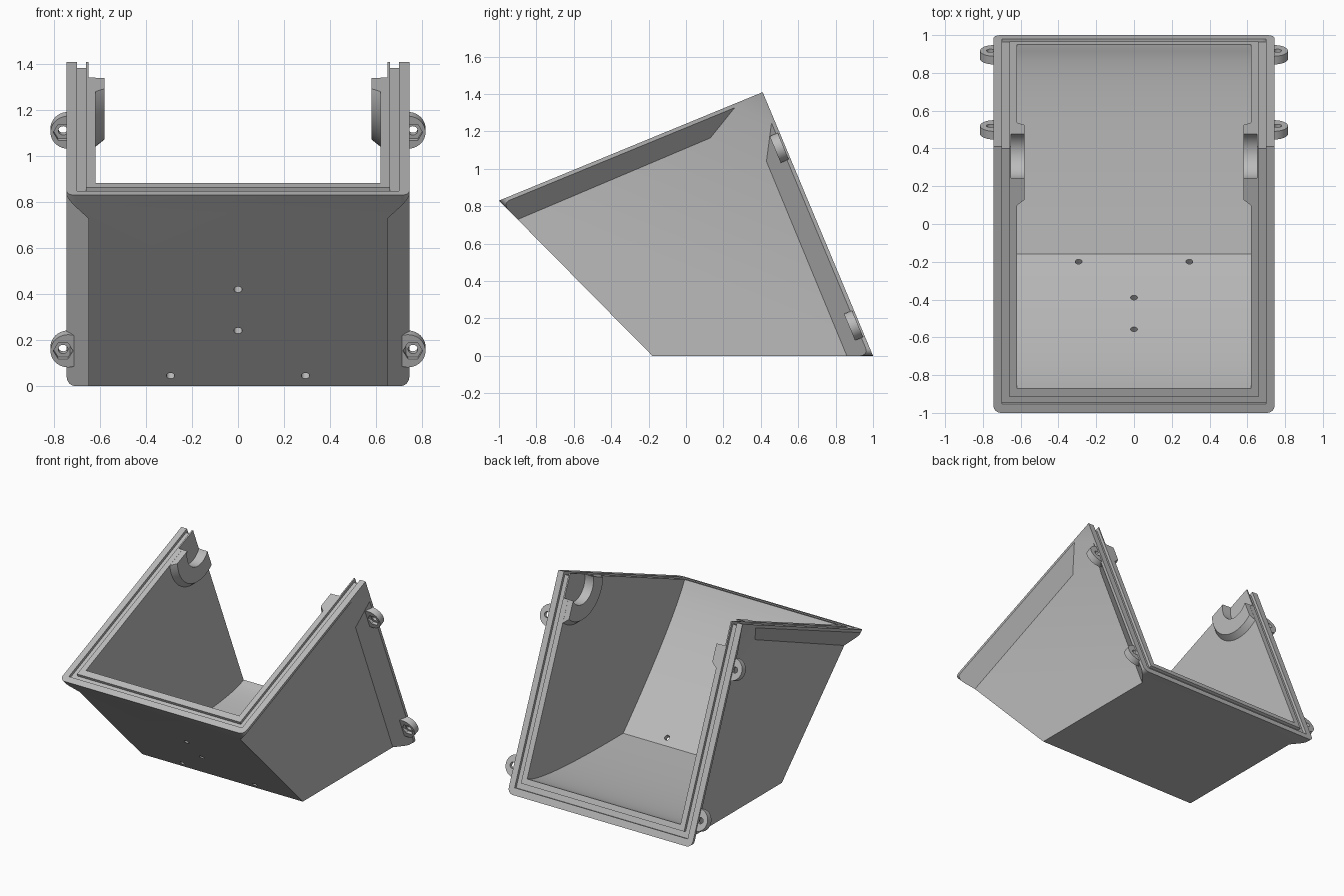
import bpy, bmesh, math
from mathutils import Vector

cube = bpy.data.objects.get("Cube")
if cube:
    bpy.data.objects.remove(cube)

# One plain grey plastic
grey = bpy.data.materials.new("grey plastic")
grey.use_nodes = True
grey.diffuse_color = (0.5, 0.5, 0.5, 1)
grey.node_tree.nodes["Principled BSDF"].inputs["Base Color"].default_value = (0.5, 0.5, 0.5, 1)

# Side outline: A front lip, B top corner, C rear lip, D bottom bend
P = lambda y, z, x=0: Vector((x, y, z))
A, B, C, D = P(-1, .83), P(.41, 1.41), P(1, 0), P(-.18, 0)
U = (B - A).normalized()
V = (B - C).normalized()
NU = P(U.z, -U.y)          # into the body from the upper opening
NV = P(-V.z, V.y)          # into the body from the rear opening
X = Vector((1, 0, 0))


def finish(name, bm):
    bmesh.ops.recalc_face_normals(bm, faces=bm.faces)
    me = bpy.data.meshes.new(name)
    bm.to_mesh(me)
    bm.free()
    ob = bpy.data.objects.new(name, me)
    bpy.context.collection.objects.link(ob)
    me.materials.append(grey)
    return ob


def prism(name, pts, vec, scale=1.0, centre=None):
    """Extrude a planar outline along vec, optionally tapering its far end."""
    bm = bmesh.new()
    c = centre or Vector()
    near = [bm.verts.new(p) for p in pts]
    far = [bm.verts.new(c + (p - c) * scale + vec) for p in pts]
    bm.faces.new(near)
    bm.faces.new(far)
    for i in range(len(pts)):
        j = (i + 1) % len(pts)
        bm.faces.new((near[i], near[j], far[j], far[i]))
    return finish(name, bm)


def circle(c, a, b, r, n=32):
    return [c + r * (a * math.cos(2 * math.pi * i / n) + b * math.sin(2 * math.pi * i / n))
            for i in range(n)]


def boolean(ob, tool, op="DIFFERENCE"):
    m = ob.modifiers.new("cut", "BOOLEAN")
    m.operation, m.object, m.solver = op, tool, "EXACT"
    bpy.context.view_layer.objects.active = ob
    bpy.ops.object.modifier_apply(modifier=m.name)
    bpy.data.objects.remove(tool)


def smooth(ob):
    bpy.ops.object.select_all(action="DESELECT")
    ob.select_set(True)
    bpy.context.view_layer.objects.active = ob
    bpy.ops.object.shade_smooth_by_angle(angle=math.radians(30))


# Outer shell: narrow body flaring out to wide rims around both openings
RIM, WALL, INNER = .745, .65, .62
outline = {
    "A": (A, RIM), "A1": (P(-.985, .815), RIM), "A2": (P(-.9, .729), WALL),
    "B": (B, RIM), "Q1": (B - U * .17 + NU * .02, RIM), "Q2": (B - V * .17 + NV * .02, RIM),
    "P1": (P(.13, 1.165), WALL), "P2": (P(.43, 1.04), WALL),
    "C": (C, RIM), "C1": (P(.978, 0), RIM), "C2": (P(.86, 0), WALL), "D": (D, WALL),
}
bm = bmesh.new()
sides = [{k: bm.verts.new(p + X * x * s) for k, (p, x) in outline.items()} for s in (1, -1)]
for side in sides:
    for face in ("A2 P1 P2 C2 D", "P1 Q1 B Q2 P2", "A2 A1 Q1 P1",
                 "C2 P2 Q2 C1", "A A1 Q1 B", "B Q2 C1 C"):
        bm.faces.new([side[k] for k in face.split()])
for face in ("A B", "B C", "C C1 C2 D", "D A2 A1 A"):
    keys = face.split()
    bm.faces.new([sides[0][k] for k in keys] + [sides[1][k] for k in reversed(keys)])
corners = [bm.edges.get((s[a], s[b])) for s in sides for a, b in (("A", "A1"), ("C", "C1"))]
bmesh.ops.bevel(bm, geom=corners, offset=.04, segments=4, profile=.5, affect="EDGES")
shell = finish("housing_shell", bm)


# Hollow interior: floor and front panel thicken in a curve towards the lips
def bezier(a, b, c, n=12):
    return [a * (1 - t) ** 2 + b * 2 * t * (1 - t) + c * t * t for t in [i / n for i in range(n + 1)]]


bend = P(-.16, .03)
front_lip, rear_lip = A + U * .14, C + V * .13
inside = bezier(bend, P(-.72, .60), front_lip)[::-1] + bezier(bend, P(.78, .03), rear_lip)[1:]
inside += [rear_lip - NV * .3, B - NV * .3 - NU * .3, front_lip - NU * .3]
boolean(shell, prism("hollow", [p - X * INNER for p in inside], X * INNER * 2))

# Sealing groove running round both rims
IN, OUT, G0, G1 = .02, -.06, .66, .70
run = [A + U * .05 + NU * IN, B + NU * IN + NV * IN, C + V * .05 + NV * IN,
       C + V * .05 + NV * OUT, B + NU * OUT + NV * OUT, A + U * .05 + NU * OUT]
for s in (1, -1):
    boolean(shell, prism("groove", [p + X * s * G0 for p in run], X * s * (G1 - G0)))
for end, along, n in ((A, U, NU), (C, V, NV)):
    bar = [end + along * d + n * e for d, e in ((.05, IN), (.09, IN), (.09, OUT), (.05, OUT))]
    boolean(shell, prism("groove_bar", [p - X * .68 for p in bar], X * 1.36))

# Screw holes through the sloping front panel
panel_n = P(.71, .70)
along_panel = P(-.70, .71)
for x, y, z in ((0, -.595, .42), (0, -.42, .24), (.293, -.225, .045), (-.293, -.225, .045)):
    c = P(y, z, x) - panel_n * .05
    boolean(shell, prism("hole", circle(c, X, along_panel, .018, 20), panel_n * .13))

# Half collars that hold the shaft in the top corner
axis = P(.365, 1.31)
Y, Z = P(1, 0), P(0, 1)
for s, label in ((1, "left"), (-1, "right")):
    base = axis + X * s * .621
    collar = prism(label + "_shaft_collar", circle(base, Y, Z, .27, 48), X * s * -.041, .88, base)
    clip = [p + (NU + NV) * .001 - X for p in (A, B, C, D)]
    boolean(collar, prism("clip", clip, X * 2), "INTERSECT")
    for ob in (collar, shell):
        boolean(ob, prism("bore", circle(axis + X * s * .5, Y, Z, .125, 48), X * s * .15))
    smooth(collar)

# Screw ears with hexagonal nut pockets beside the rear opening
for s, label in ((1, "left"), (-1, "right")):
    for z, level in ((1.125, "upper"), (.175, "lower")):
        spot = C + V * (z / V.z) + NV * .01
        pts = circle(spot + X * s * .738, X * s, V, .077, 40)
        for p in pts:
            p.x = s * max(s * p.x, .712)
        pts = [p for i, p in enumerate(pts) if (p - pts[i - 1]).length > 1e-4]
        ear = prism(f"{level}_{label}_ear", pts, NV * .047)
        hub = spot + X * s * .76
        boolean(ear, prism("hole", circle(hub - NV * .1, X, V, .021, 20), NV * .3))
        boolean(ear, prism("pocket", circle(hub + NV * .027, X, V, .043, 6), NV * .1))
        smooth(ear)

smooth(shell)
